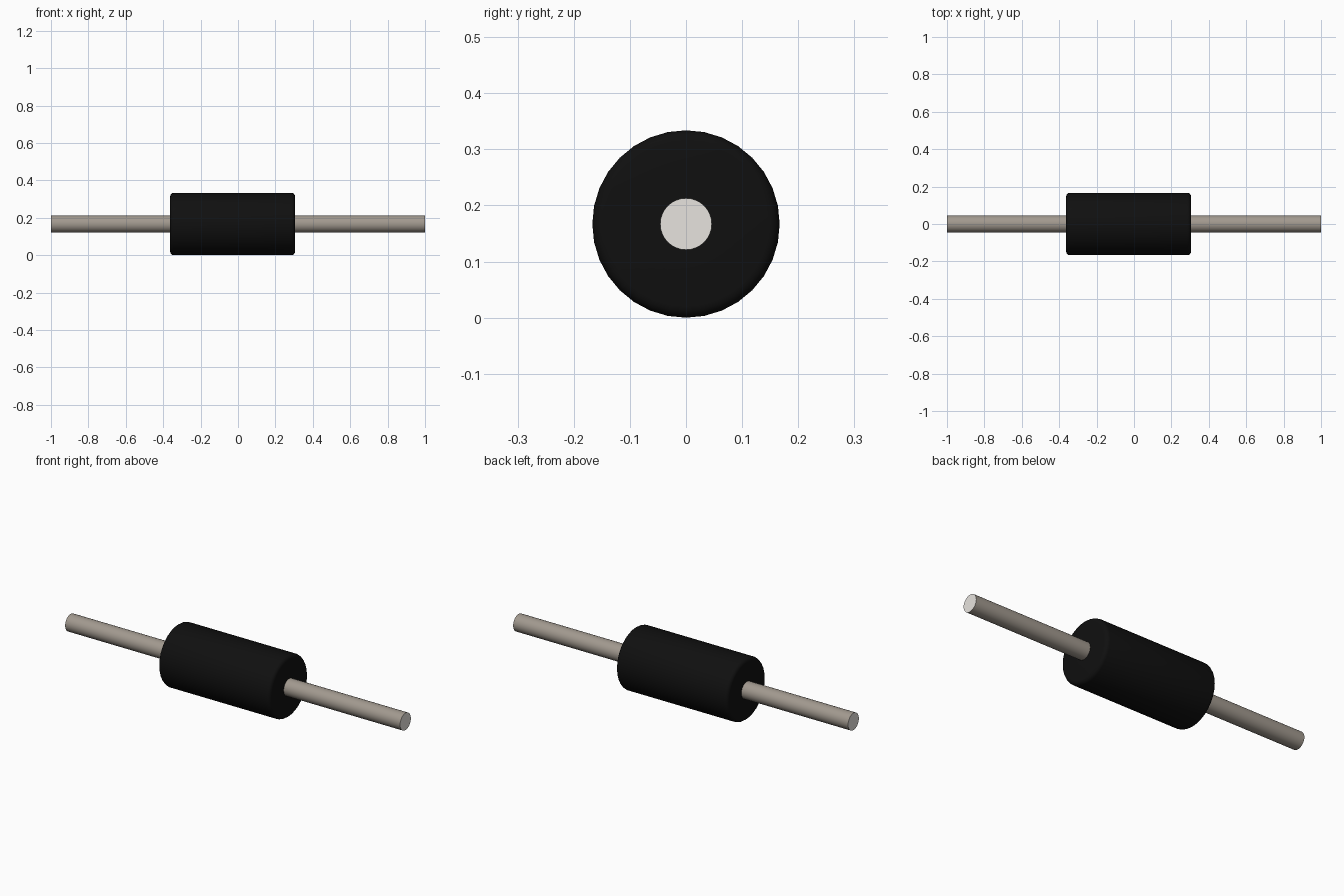
import bpy, bmesh, math

cube = bpy.data.objects.get("Cube")
if cube:
    bpy.data.objects.remove(cube, do_unlink=True)

AXIS_Z = 0.167
SIDES = 32


def material(name, rgb, rough):
    m = bpy.data.materials.new(name)
    m.use_nodes = True
    m.diffuse_color = (*rgb, 1)
    bsdf = m.node_tree.nodes["Principled BSDF"]
    bsdf.inputs["Base Color"].default_value = (*rgb, 1)
    bsdf.inputs["Roughness"].default_value = rough
    return m


black = material("matte black", (0.005, 0.005, 0.005), 0.8)
wire_grey = material("warm grey metal", (0.36, 0.32, 0.275), 0.5)
cut_white = material("pale cut metal", (0.85, 0.82, 0.78), 0.5)


def lathe(name, profile, mats, cap=False):
    """Revolve (x, radius) points around the long axis."""
    bm = bmesh.new()
    rings = []
    for x, r in profile:
        rings.append([bm.verts.new((x,
                                    r * math.sin(2 * math.pi * i / SIDES),
                                    AXIS_Z + r * math.cos(2 * math.pi * i / SIDES)))
                      for i in range(SIDES)])
    for a, b in zip(rings, rings[1:]):
        for i in range(SIDES):
            j = (i + 1) % SIDES
            bm.faces.new((a[i], a[j], b[j], b[i]))
    if cap:
        for ring in (rings[0], rings[-1]):
            bm.faces.new(ring).material_index = 1
    bmesh.ops.recalc_face_normals(bm, faces=bm.faces)
    mesh = bpy.data.meshes.new(name)
    bm.to_mesh(mesh)
    bm.free()
    for m in mats:
        mesh.materials.append(m)
    obj = bpy.data.objects.new(name, mesh)
    bpy.context.collection.objects.link(obj)
    bpy.ops.object.select_all(action='DESELECT')
    obj.select_set(True)
    bpy.context.view_layer.objects.active = obj
    bpy.ops.object.shade_smooth_by_angle(angle=math.radians(35))
    return obj


# Wire running straight through the bead, with pale cut ends
R = 0.046
lathe("wire", [(-1, R), (1, R)], [wire_grey, cut_white], cap=True)

# Bead: thick sleeve with rounded outer rims, closed around the wire
X0, X1, OUT, B = -0.363, 0.305, 0.167, 0.02
arc = [(B * (1 - math.cos(t)), OUT - B + B * math.sin(t))
       for t in (k * math.pi / 8 for k in range(5))]
profile = [(X0, R - 0.002)] + [(X0 + dx, r) for dx, r in arc]
profile += [(X1 - dx, r) for dx, r in reversed(arc)] + [(X1, R - 0.002)]
lathe("bead_body", profile, [black])
